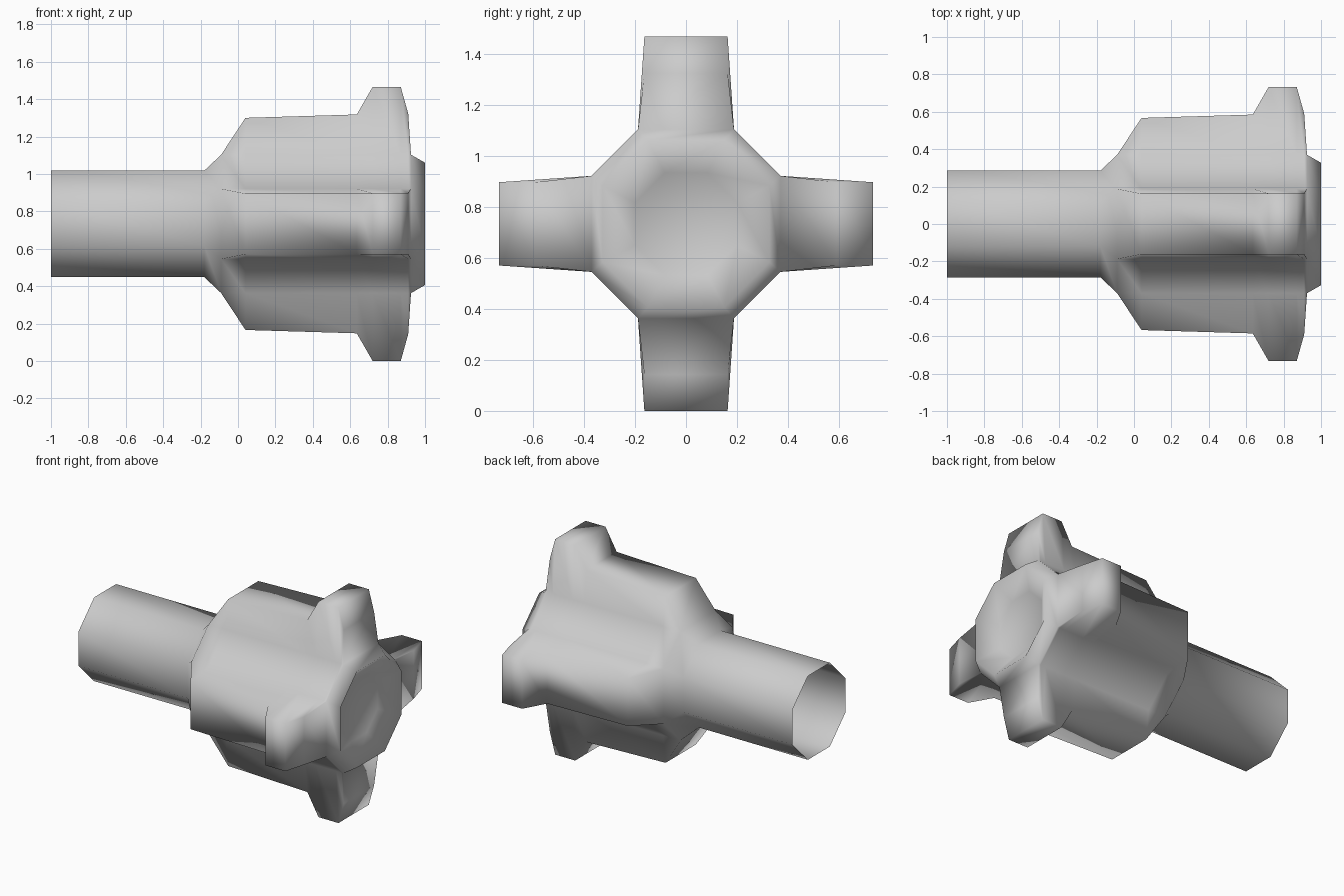
import bpy, bmesh
from mathutils import Matrix, Vector

cube = bpy.data.objects.get("Cube")
if cube:
    bpy.data.objects.remove(cube, do_unlink=True)

grey = bpy.data.materials.new("plain grey")
grey.use_nodes = True
grey.diffuse_color = (0.6, 0.6, 0.6, 1)
grey.node_tree.nodes["Principled BSDF"].inputs["Base Color"].default_value = (0.6, 0.6, 0.6, 1)

CENTRE = Vector((0, 0, 0.733))

# Sections along x: position, body apothem, body half edge, flange radius, flange half width
SECTIONS = [
    (-1.0, 0.285, 0.118, 0.285, 0.118),
    (-0.18, 0.285, 0.118, 0.285, 0.118),
    (-0.09, 0.37, 0.188, 0.37, 0.188),
    (0.04, 0.37, 0.188, 0.567, 0.162),
    (0.635, 0.37, 0.188, 0.585, 0.162),
    (0.72, 0.37, 0.188, 0.733, 0.163),
    (0.87, 0.37, 0.188, 0.733, 0.163),
    (0.91, 0.37, 0.188, 0.59, 0.163),
    (0.925, 0.37, 0.188, 0.37, 0.188),
    (1.0, 0.327, 0.15, 0.327, 0.15),
    (0.91, 0.2, 0.083, 0.2, 0.083),   # floor of the dished end
]


def ring(bm, x, apothem, edge, radius, width):
    """Octagon whose four axis sides are raised into flanges."""
    verts = []
    for quarter in range(4):
        turn = Matrix.Rotation(quarter * 1.5707963, 3, 'X')
        for y, z in ((edge, apothem), (width, radius), (-width, radius), (-edge, apothem)):
            verts.append(bm.verts.new(turn @ Vector((x, y, z)) + CENTRE))
    return verts


# Flanged head and handle, lofted as one skin with an open handle end
bm = bmesh.new()
rings = [ring(bm, *s) for s in SECTIONS]
for a, b in zip(rings, rings[1:]):
    for i in range(len(a)):
        j = (i + 1) % len(a)
        bm.faces.new((a[i], a[j], b[j], b[i]))
bm.faces.new(rings[-1])
bmesh.ops.remove_doubles(bm, verts=bm.verts, dist=0.001)
bmesh.ops.dissolve_degenerate(bm, edges=bm.edges, dist=0.001)
bmesh.ops.recalc_face_normals(bm, faces=bm.faces)
for f in bm.faces:
    f.smooth = True

mesh = bpy.data.meshes.new("flanged_head_and_handle")
bm.to_mesh(mesh)
bm.free()
mesh.materials.append(grey)
obj = bpy.data.objects.new("flanged_head_and_handle", mesh)
bpy.context.collection.objects.link(obj)
